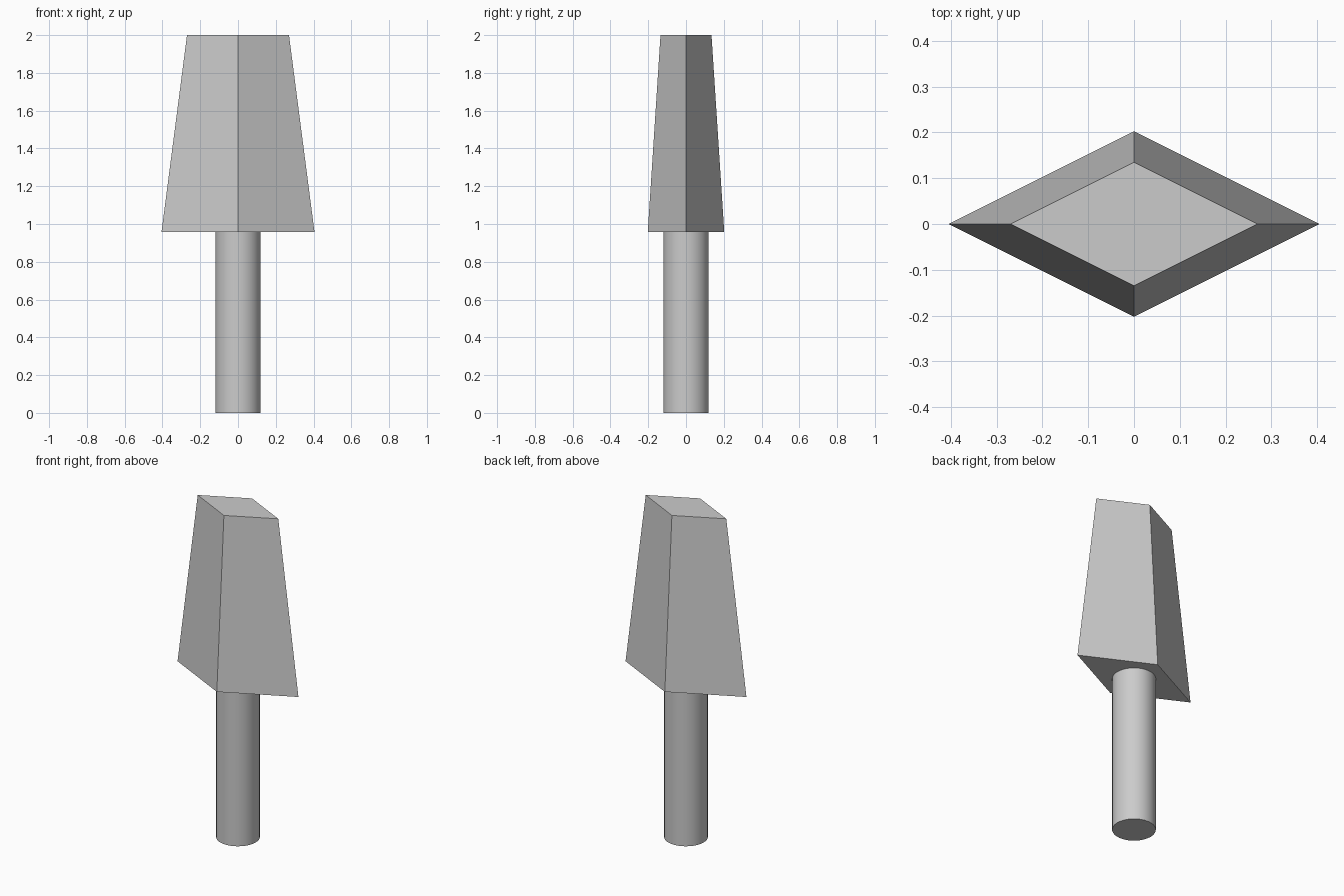
import bpy
import bmesh
from mathutils import Matrix

if "Cube" in bpy.data.objects:
    bpy.data.objects.remove(bpy.data.objects["Cube"])

grey = bpy.data.materials.new("plain grey")
grey.diffuse_color = (0.6, 0.6, 0.6, 1)
grey.use_nodes = True
grey.node_tree.nodes["Principled BSDF"].inputs["Base Color"].default_value = grey.diffuse_color


def tapered_prism(name, sides, r_bottom, r_top, z0, z1, y_scale=1.0):
    """Capped prism or frustum between two heights, squashed along y."""
    bm = bmesh.new()
    bmesh.ops.create_cone(bm, cap_ends=True, segments=sides,
                          radius1=r_bottom, radius2=r_top, depth=z1 - z0,
                          matrix=Matrix.Translation((0, 0, (z0 + z1) / 2)))
    bmesh.ops.scale(bm, vec=(1, y_scale, 1), verts=bm.verts)
    mesh = bpy.data.meshes.new(name)
    bm.to_mesh(mesh)
    bm.free()
    mesh.materials.append(grey)
    obj = bpy.data.objects.new(name, mesh)
    bpy.context.collection.objects.link(obj)
    return obj


HEAD_BASE = 0.957

# Diamond-section head, flat faced, corners on the x and y axes
tapered_prism("head", 4, 0.405, 0.27, HEAD_BASE, 2.0, y_scale=0.5)

# Round shaft with smooth sides and sharp rims
shaft = tapered_prism("shaft", 32, 0.12, 0.12, 0.0, HEAD_BASE)
bpy.context.view_layer.objects.active = shaft
shaft.select_set(True)
bpy.ops.object.shade_smooth_by_angle()
